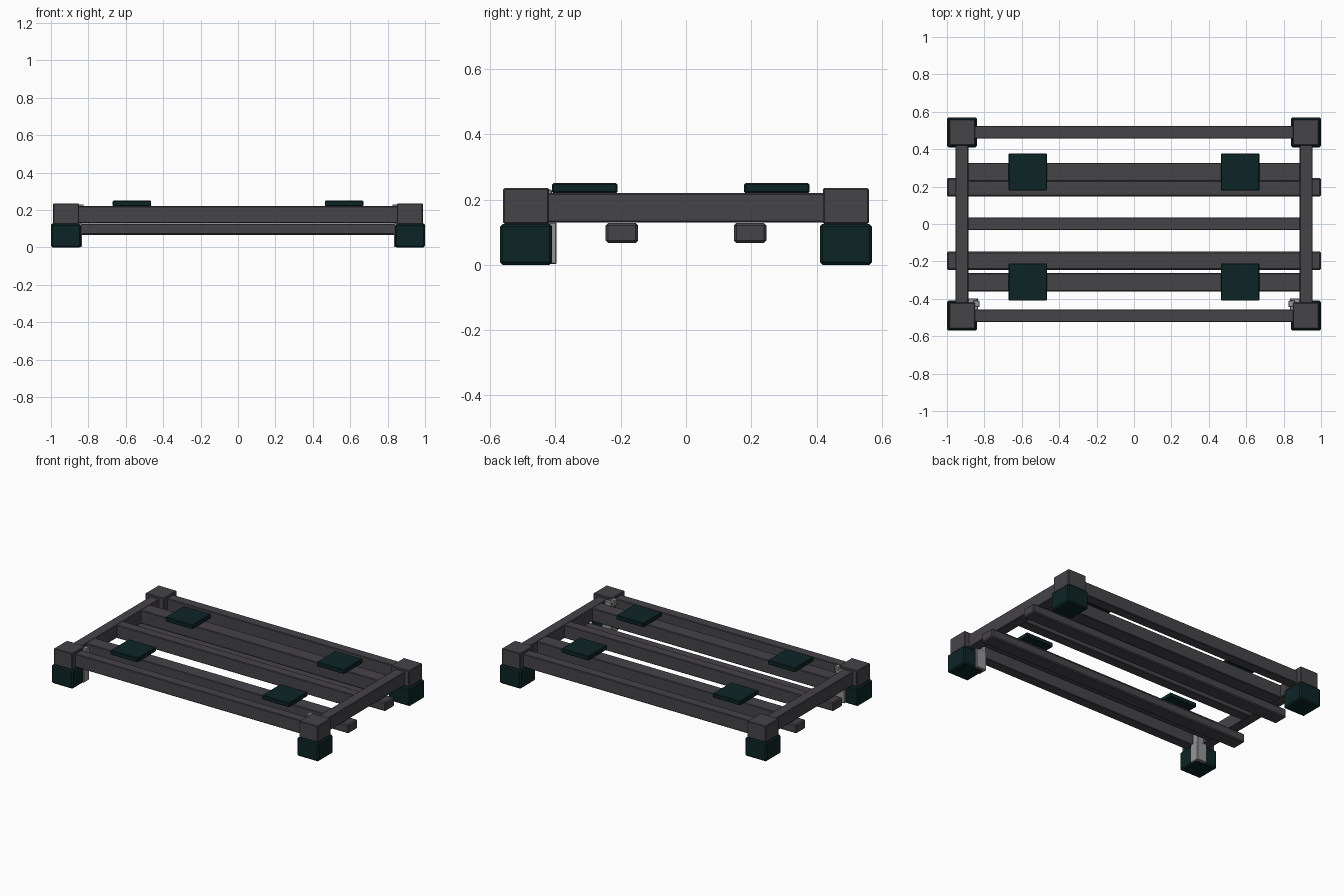
import bpy
import bmesh

if "Cube" in bpy.data.objects:
    bpy.data.objects.remove(bpy.data.objects["Cube"], do_unlink=True)


def material(name, color):
    m = bpy.data.materials.new(name)
    m.use_nodes = True
    m.diffuse_color = color
    m.node_tree.nodes["Principled BSDF"].inputs["Base Color"].default_value = color
    return m


FRAME = material("charcoal frame", (0.060, 0.056, 0.064, 1))
RUBBER = material("dark green rubber", (0.004, 0.018, 0.019, 1))
METAL = material("grey metal", (0.30, 0.30, 0.31, 1))


def box(name, x, y, z, mat, bevel=0.004):
    """Box from (low, high) ranges, with slightly eased edges."""
    bm = bmesh.new()
    bmesh.ops.create_cube(bm, size=1)
    for v in bm.verts:
        v.co = [r[0] if c < 0 else r[1] for c, r in zip(v.co, (x, y, z))]
    bmesh.ops.bevel(bm, geom=bm.edges[:], offset=bevel, segments=1, affect='EDGES')
    mesh = bpy.data.meshes.new(name)
    bm.to_mesh(mesh)
    bm.free()
    mesh.materials.append(mat)
    obj = bpy.data.objects.new(name, mesh)
    bpy.context.collection.objects.link(obj)
    return obj


def span(low, high, sign):
    return (low, high) if sign > 0 else (-high, -low)


DECK = (0.13, 0.22)

# Corner blocks and rubber feet
for sx, side in ((1, "left"), (-1, "right")):
    for sy, end in ((1, "back"), (-1, "front")):
        box(f"{end}_{side}_post", span(0.85, 0.988, sx), span(0.42, 0.56, sy), (0.125, 0.235), FRAME)
        box(f"{end}_{side}_foot", span(0.84, 1.0, sx), span(0.41, 0.57, sy), (0, 0.125), RUBBER, 0.008)

    # Side beams joining the corner blocks
    box(f"{side}_beam", span(0.885, 0.955, sx), (-0.425, 0.425), DECK, FRAME)

    # Metal bracket on the inner corner of each front foot
    box(f"front_{side}_bracket", span(0.835, 0.91, sx), (-0.46, -0.397), (0.002, 0.13), METAL, 0.003)
    box(f"front_{side}_bracket_tab", span(0.838, 0.89, sx), (-0.445, -0.398), (0.12, 0.216), METAL, 0.003)
    box(f"front_{side}_bracket_lip", span(0.825, 0.86, sx), (-0.445, -0.41), (0.19, 0.23), METAL, 0.003)

    # Rubber pads on the outer slats
    for end, y in (("back", (0.178, 0.378)), ("front", (-0.41, -0.21))):
        box(f"{end}_{side}_pad", span(0.465, 0.67, sx), y, (0.22, 0.25), RUBBER)

# Long rails, deck slats and the two runners underneath
for sy, end in ((1, "back"), (-1, "front")):
    box(f"{end}_rail", (-0.86, 0.86), span(0.457, 0.525, sy), DECK, FRAME)
    box(f"{end}_runner", (-1, 1), span(0.147, 0.246, sy), (0.067, 0.128), FRAME, 0.007)
box("back_slat", (-0.89, 0.89), (0.228, 0.327), (0.13, 0.219), FRAME)
box("front_slat", (-0.89, 0.89), (-0.36, -0.262), (0.13, 0.219), FRAME)
box("middle_slat", (-0.89, 0.89), (-0.033, 0.035), (0.13, 0.219), FRAME)
